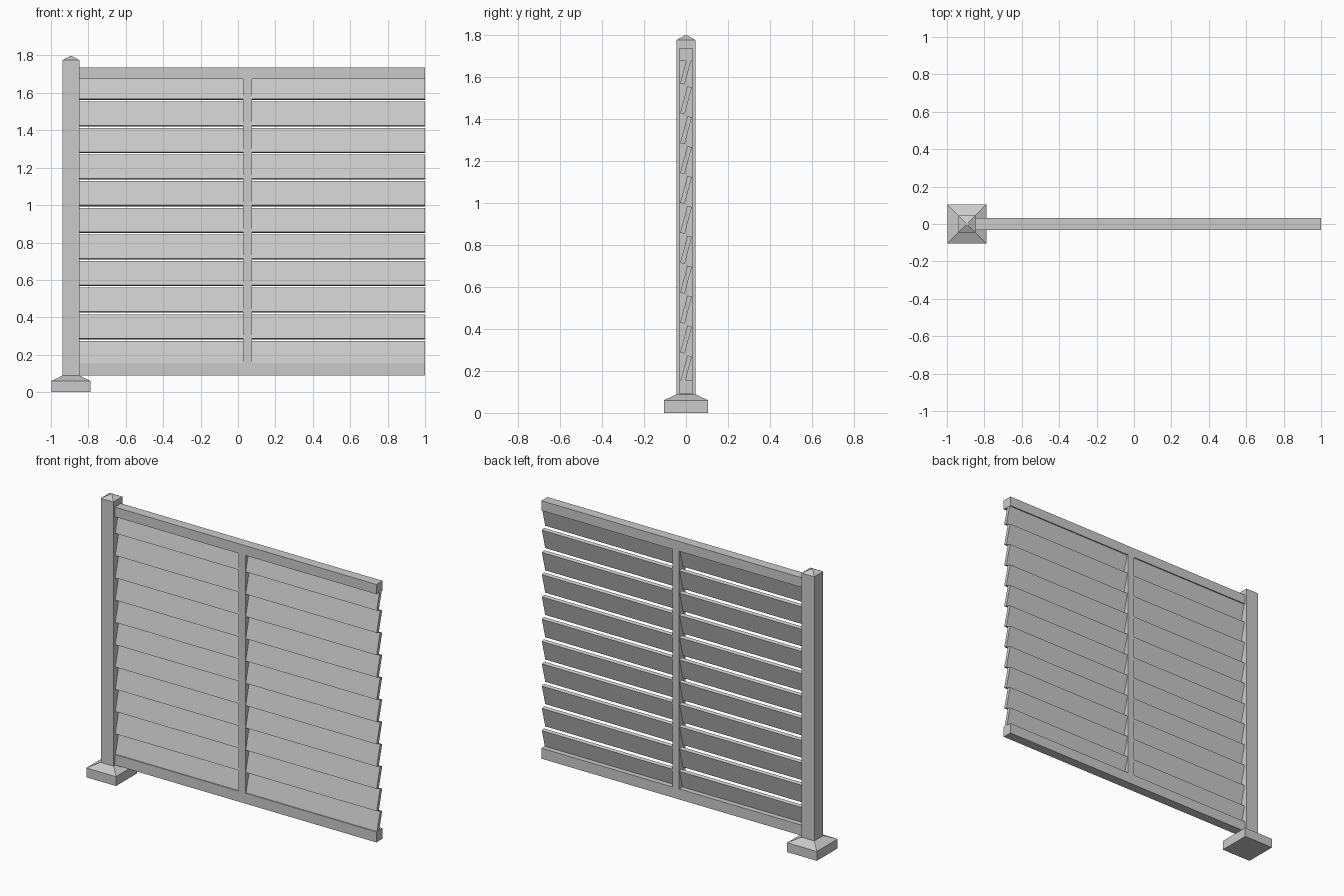
import bpy, bmesh
from math import radians

if "Cube" in bpy.data.objects:
    bpy.data.objects.remove(bpy.data.objects["Cube"])

POST_X = -0.893


def box(name, x0, x1, y0, y1, z0, z1, tilt=0.0):
    bpy.ops.mesh.primitive_cube_add(size=1, location=((x0+x1)/2, (y0+y1)/2, (z0+z1)/2))
    ob = bpy.context.object
    ob.name = name
    ob.scale = (x1-x0, y1-y0, z1-z0)
    ob.rotation_euler.x = tilt
    return ob


def square_stack(name, cx, levels):
    """Stack of square sections given as (half width, z), capped at both ends."""
    bm = bmesh.new()
    rings = [[bm.verts.new((cx + sx*h, sy*h, z))
              for sx, sy in ((-1, -1), (1, -1), (1, 1), (-1, 1))] for h, z in levels]
    for a, b in zip(rings, rings[1:]):
        for i in range(4):
            j = (i + 1) % 4
            bm.faces.new((a[i], a[j], b[j], b[i]))
    bm.faces.new(rings[0][::-1])
    bm.faces.new(rings[-1])
    me = bpy.data.meshes.new(name)
    bm.to_mesh(me)
    bm.free()
    ob = bpy.data.objects.new(name, me)
    bpy.context.collection.objects.link(ob)
    return ob


# Post foot with sloped collar, and post with pointed cap
square_stack("post_foot", POST_X, [(0.105, 0), (0.105, 0.06), (0.046, 0.088)])
square_stack("post", POST_X, [(0.045, 0.05), (0.045, 1.775), (0.005, 1.797)])

# Top and bottom rails
box("top_rail", -0.85, 1.0, -0.031, 0.031, 1.675, 1.737)
box("bottom_rail", -0.85, 1.0, -0.031, 0.031, 0.09, 0.157)

# Centre upright
box("centre_upright", 0.026, 0.074, -0.031, 0.031, 0.157, 1.675)

# Louvre slats, tops leaning back
for i in range(11):
    z = 0.207 + i * 0.1423
    box(f"slat_{i+1}", -0.85, 0.999, -0.011, 0.011, z - 0.0665, z + 0.0665, radians(-15))
